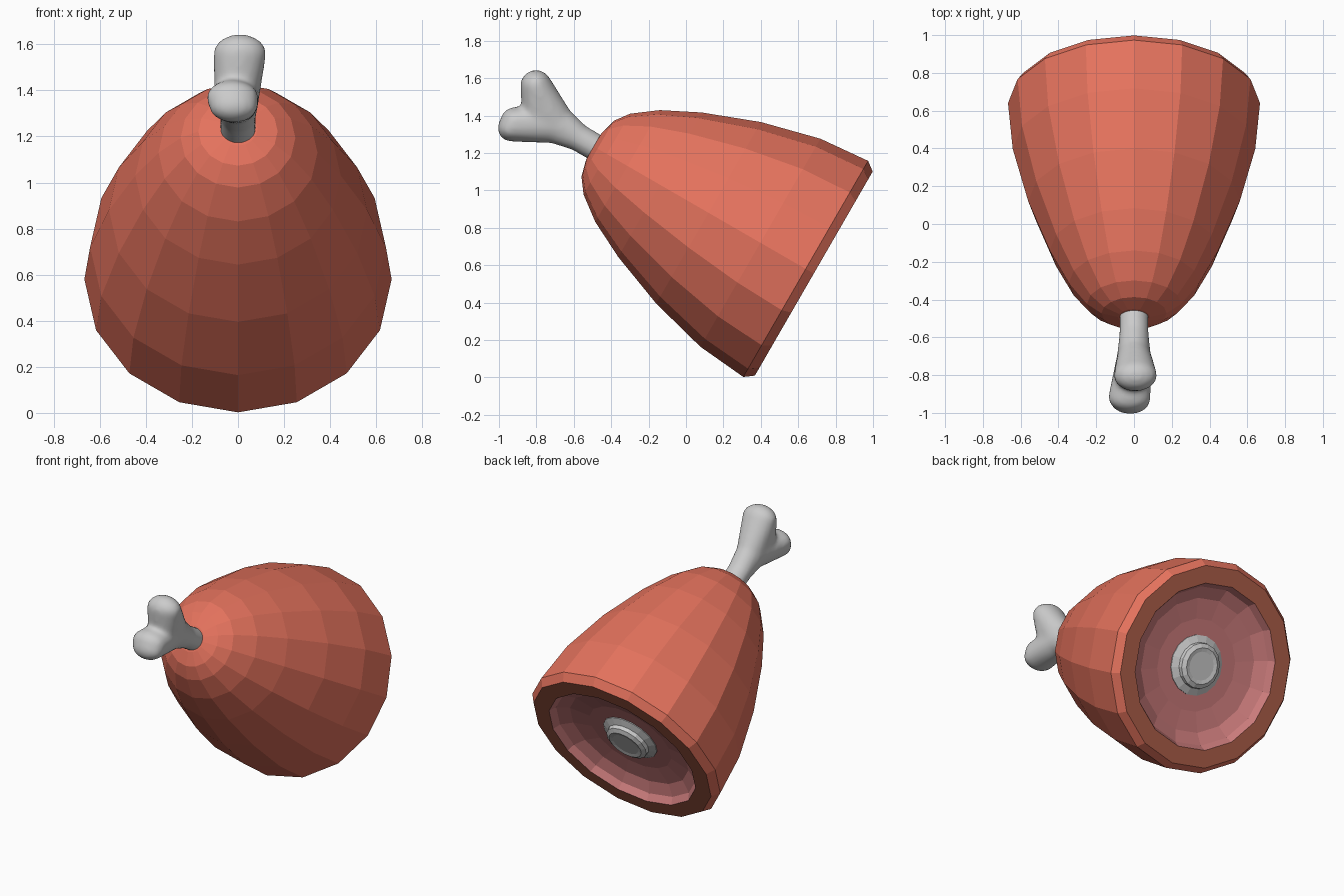
import bpy, bmesh, math
from mathutils import Matrix

if "Cube" in bpy.data.objects:
    bpy.data.objects.remove(bpy.data.objects["Cube"])

TILT = math.radians(60)          # joint axis leans 30 degrees above horizontal
CENTRE = (0, 0.64, 0.58)         # centre of the cut end


def material(name, rgb):
    m = bpy.data.materials.new(name)
    m.diffuse_color = (*rgb, 1)
    m.use_nodes = True
    m.node_tree.nodes["Principled BSDF"].inputs["Base Color"].default_value = m.diffuse_color
    return m


def new_object(name, bm):
    mesh = bpy.data.meshes.new(name)
    bm.to_mesh(mesh)
    bm.free()
    ob = bpy.data.objects.new(name, mesh)
    bpy.context.collection.objects.link(ob)
    return ob


def lathe(name, profile, sides=16, mats=()):
    """Closed turned form; profile rows are (height, radius, material index of next band)."""
    bm = bmesh.new()
    rings = []
    for h, r, _ in profile:
        if r == 0:
            rings.append([bm.verts.new((0, 0, h))] * sides)
        else:
            rings.append([bm.verts.new((r * math.cos(2 * math.pi * i / sides),
                                        r * math.sin(2 * math.pi * i / sides), h))
                          for i in range(sides)])
    for k in range(len(rings) - 1):
        a, b = rings[k], rings[k + 1]
        for i in range(sides):
            j = (i + 1) % sides
            corners = list(dict.fromkeys((a[i], a[j], b[j], b[i])))
            bm.faces.new(corners).material_index = profile[k][2]
    bmesh.ops.recalc_face_normals(bm, faces=bm.faces)
    ob = new_object(name, bm)
    for m in mats:
        ob.data.materials.append(m)
    ob.location = CENTRE
    ob.rotation_euler = (TILT, 0, 0)
    return ob


# Meat: red outside, brown rim, pink hollowed cut face
skin = material("meat_red", (0.78, 0.17, 0.11))
rim = material("rim_brown", (0.45, 0.12, 0.07))
flesh = material("flesh_pink", (0.6, 0.2, 0.2))
lathe("meat", [
    (1.315, 0, 0), (1.308, 0.085, 0), (1.285, 0.172, 0), (1.228, 0.249, 0),
    (1.10, 0.345, 0), (0.90, 0.446, 0), (0.60, 0.56, 0), (0.28, 0.642, 0),
    (0.0, 0.667, 0), (-0.05, 0.63, 1), (-0.05, 0.52, 2), (-0.005, 0.495, 2),
    (0.035, 0.42, 2), (0.05, 0.29, 2), (0.05, 0, 2)],
    mats=(skin, rim, flesh))

# Sawn bone end in the cut face
lathe("bone_end", [
    (0.08, 0, 0), (0.08, 0.19, 0), (0.045, 0.19, 0), (0.025, 0.145, 0),
    (0.0, 0.142, 0), (-0.015, 0.115, 0), (-0.01, 0.09, 0), (-0.01, 0, 0)])


# Bone: hulls around groups of balls, fused and smoothed
def add_hull(bm, balls):
    part = bmesh.new()
    for x, y, z, r, rx in balls:
        bmesh.ops.create_icosphere(
            part, subdivisions=3, radius=1,
            matrix=Matrix.Translation((x, y, z)) @ Matrix.Diagonal((rx, r, r, 1)))
    out = bmesh.ops.convex_hull(part, input=part.verts)
    inner = {g for g in out["geom_interior"] + out["geom_unused"]
             if isinstance(g, bmesh.types.BMVert)}
    bmesh.ops.delete(part, geom=list(inner), context='VERTS')
    tmp = bpy.data.meshes.new("hull_tmp")
    part.to_mesh(tmp)
    part.free()
    bm.from_mesh(tmp)
    bpy.data.meshes.remove(tmp)


# each ball: x, y, z, radius, radius across x
root = (0, -0.313, 1.13, 0.072, 0.076)
shaft = (0, -0.58, 1.285, 0.074, 0.078)
neck = (0, -0.705, 1.36, 0.108, 0.09)
saddle = (-0.005, -0.79, 1.42, 0.088, 0.10)
upper = (0.008, -0.802, 1.56, 0.084, 0.115)
low_a = (-0.02, -0.935, 1.333, 0.072, 0.105)
low_b = (-0.025, -0.918, 1.37, 0.074, 0.112)

bm = bmesh.new()
for group in ([root, shaft], [shaft, neck], [neck, saddle], [neck, upper],
              [saddle, upper], [neck, low_a, low_b]):
    add_hull(bm, group)
bone = new_object("shank_bone", bm)
rm = bone.modifiers.new("fuse", 'REMESH')
rm.mode = 'VOXEL'
rm.voxel_size = 0.014
rm.use_smooth_shade = True
sm = bone.modifiers.new("soften", 'SMOOTH')
sm.factor = 0.5
sm.iterations = 8
for p in bone.data.polygons:
    p.use_smooth = True
